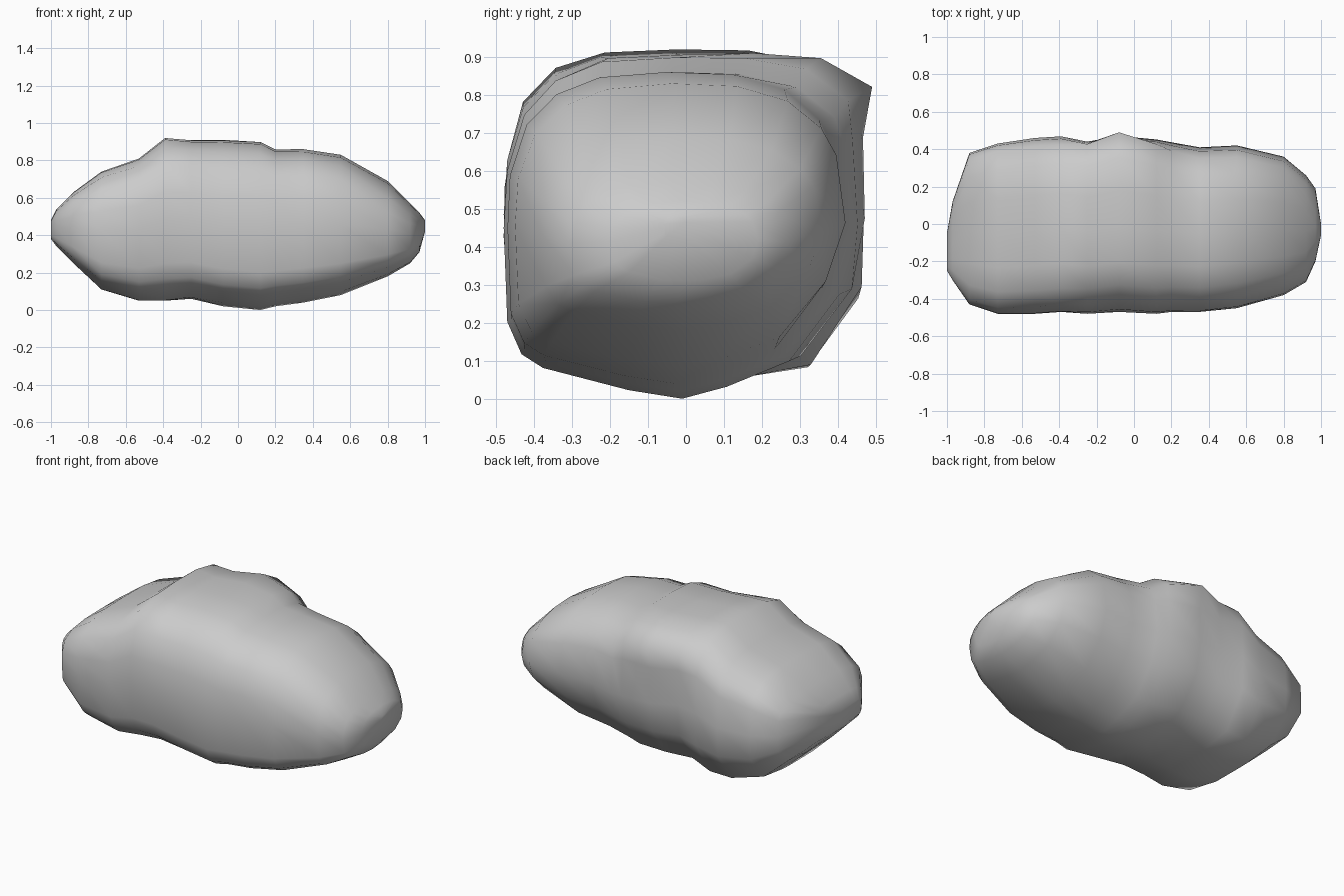
import bpy
import bmesh
import math

default_cube = bpy.data.objects.get("Cube")
if default_cube:
    bpy.data.objects.remove(default_cube, do_unlink=True)

# Plain grey stone
stone = bpy.data.materials.new("grey stone")
stone.use_nodes = True
colour = (0.6, 0.6, 0.6, 1)
stone.diffuse_color = colour
shader = next(n for n in stone.node_tree.nodes if n.type == "BSDF_PRINCIPLED")
shader.inputs["Base Color"].default_value = colour
shader.inputs["Roughness"].default_value = 0.9

# Worn middle cross-section: keel below, overhanging back shoulder, in a unit box
PROFILE = [
    (0, -1), (.25, -.93), (.6, -.78), (.88, -.39), (.96, .02), (.95, .5),
    (1, .8), (.72, .97), (.35, 1), (-.05, .99), (-.45, .97), (-.7, .85),
    (-.87, .65), (-.97, .33), (-1, 0), (-.98, -.55), (-.9, -.74),
    (-.78, -.82), (-.3, -.95),
]

# Stations along the rock: x, front, back, bottom, top
STATIONS = [
    (-1, -.25, -.05, .38, .48),
    (-.97, -.3, .12, .34, .54),
    (-.88, -.43, .38, .25, .63),
    (-.73, -.48, .43, .11, .74),
    (-.53, -.48, .46, .05, .81),
    (-.39, -.47, .47, .05, .92),
    (-.25, -.48, .45, .06, .91),
    (-.08, -.47, .49, .02, .91),
    (.12, -.48, .46, 0, .9),
    (.2, -.47, .44, .02, .86),
    (.35, -.47, .41, .04, .86),
    (.55, -.45, .42, .08, .83),
    (.8, -.38, .36, .18, .69),
    (.92, -.31, .26, .25, .57),
    (.97, -.2, .19, .31, .52),
    (1, -.06, 0, .42, .48),
]


def rounded(y, z, power):
    """Move a profile point onto a regular rounded box."""
    size = (abs(y) ** power + abs(z) ** power) ** (1 / power)
    return y / size, z / size


def ramp(distance, start, length):
    """Rise from zero to one over the given length."""
    return min(1, max(0, (distance - start) / length))


def make_ring(bm, x, front, back, bottom, top):
    """One cross-section, worn in the middle and more regular at the ends."""
    shoulder_blend = ramp(abs(x + .08), .03, .3)
    keel_blend = ramp(abs(x - .35), .4, .3)
    ring = []
    for y, z in PROFILE:
        # The left-hand end is squarer than the right-hand end
        round_y, round_z = rounded(y, z, 3.2 - .8 * x)
        blend = shoulder_blend if z > 0 else keel_blend
        y += (round_y - y) * blend
        z += (round_z - z) * blend
        ring.append(bm.verts.new((
            x,
            (front + back) / 2 + y * (back - front) / 2,
            (bottom + top) / 2 + z * (top - bottom) / 2,
        )))
    return ring


# Skin the rock between stations and close both tips
bm = bmesh.new()
rings = [make_ring(bm, *station) for station in STATIONS]
for first, second in zip(rings, rings[1:]):
    for i in range(len(first)):
        j = (i + 1) % len(first)
        bm.faces.new((first[i], first[j], second[j], second[i]))
bm.faces.new(rings[0])
bm.faces.new(rings[-1])
bmesh.ops.recalc_face_normals(bm, faces=bm.faces)

mesh = bpy.data.meshes.new("rock")
bm.to_mesh(mesh)
bm.free()
mesh.materials.append(stone)
rock = bpy.data.objects.new("rock", mesh)
bpy.context.collection.objects.link(rock)

bpy.ops.object.select_all(action="DESELECT")
rock.select_set(True)
bpy.context.view_layer.objects.active = rock
bpy.ops.object.shade_smooth_by_angle(angle=math.radians(60))
